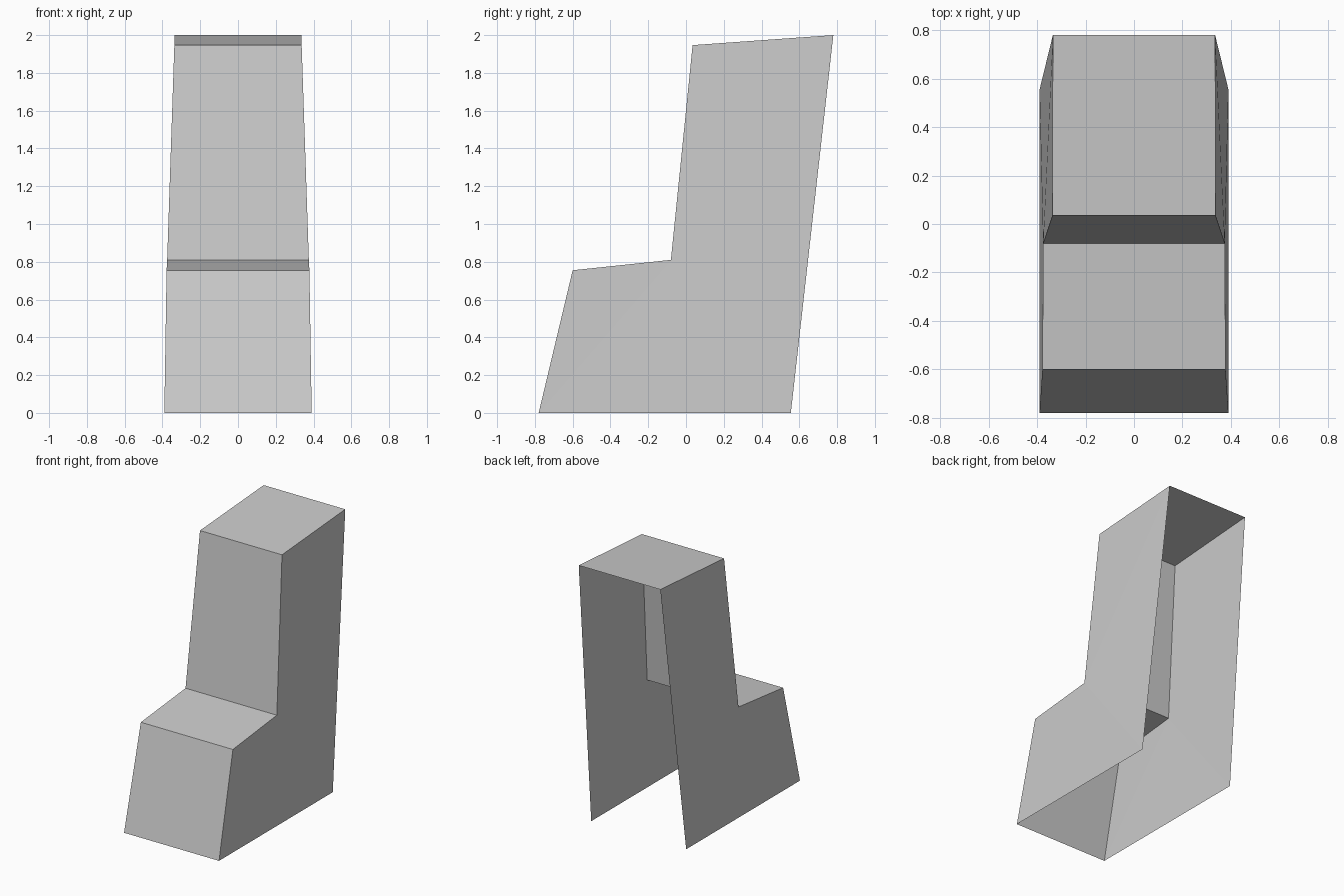
import bpy
import bmesh

cube = bpy.data.objects.get("Cube")
if cube:
    bpy.data.objects.remove(cube, do_unlink=True)

# Plain grey finish
grey = bpy.data.materials.new("light_grey")
grey.use_nodes = True
colour = (0.6, 0.6, 0.6, 1)
grey.diffuse_color = colour
grey.node_tree.nodes["Principled BSDF"].inputs["Base Color"].default_value = colour

# Side outline: half width, depth, height, from front foot over the top to back foot
outline = [
    (0.39, -0.78, 0), (0.378, -0.60, 0.755), (0.375, -0.08, 0.81),
    (0.337, 0.035, 1.947), (0.335, 0.78, 2), (0.39, 0.555, 0),
]

bm = bmesh.new()
left = [bm.verts.new((w, y, z)) for w, y, z in outline]
right = [bm.verts.new((-w, y, z)) for w, y, z in outline]

# Front, step, upright and top panels; back and underside stay open
for i in range(4):
    bm.faces.new((left[i], left[i + 1], right[i + 1], right[i]))

# Slightly bent side walls, fanned from the inner corner of the step
for side in (left, right):
    for a, b in ((0, 1), (3, 4), (4, 5), (5, 0)):
        bm.faces.new((side[2], side[a], side[b]))

bmesh.ops.recalc_face_normals(bm, faces=bm.faces)

# Point the open shell outwards
bm.faces.ensure_lookup_table()
if bm.faces[0].normal.y > 0:
    bmesh.ops.reverse_faces(bm, faces=bm.faces)

mesh = bpy.data.meshes.new("stepped_shell")
bm.to_mesh(mesh)
bm.free()
mesh.materials.append(grey)
shell = bpy.data.objects.new("stepped_shell", mesh)
bpy.context.collection.objects.link(shell)
